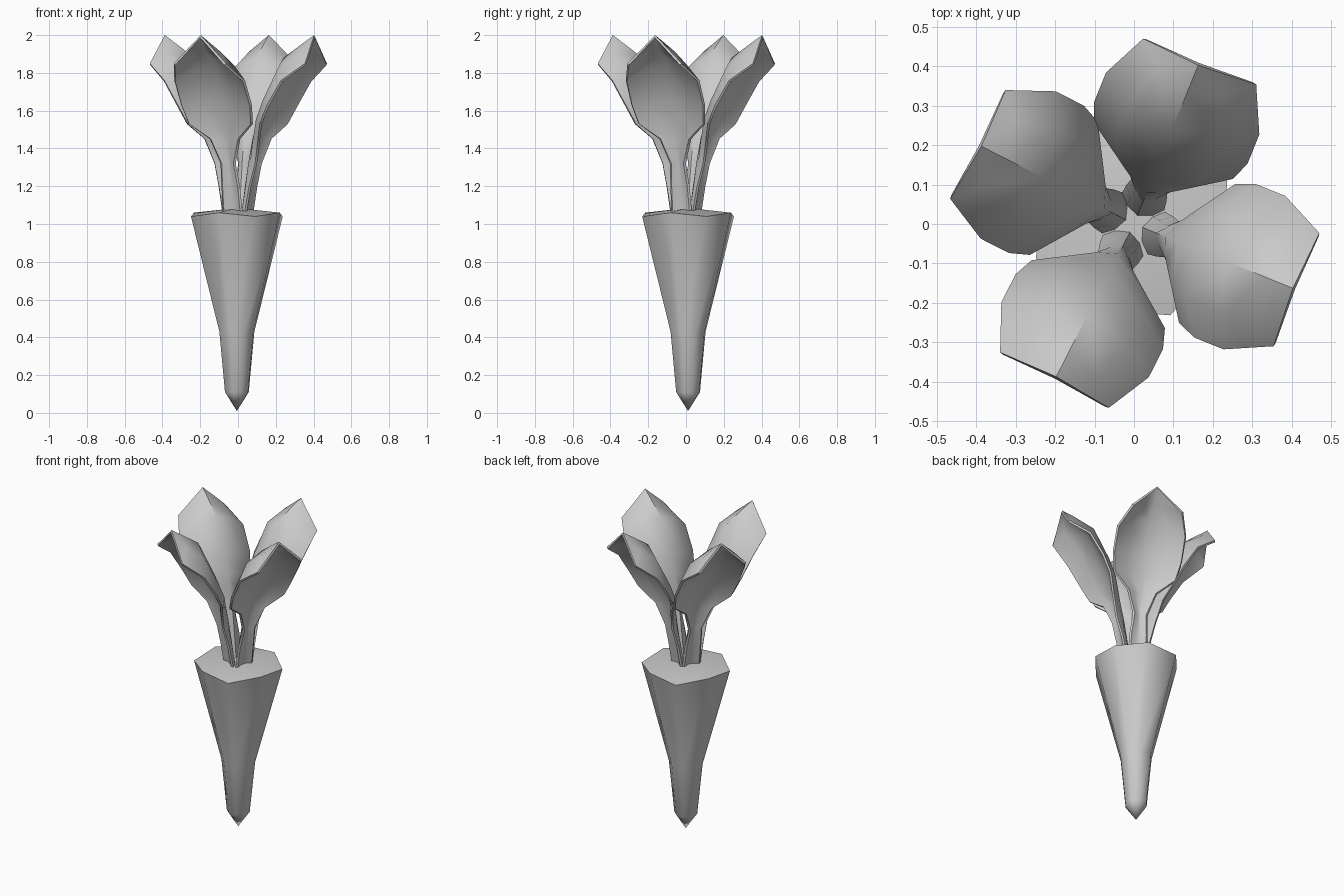
import bpy, bmesh, math
from mathutils import Matrix

cube = bpy.data.objects.get("Cube")
if cube:
    bpy.data.objects.remove(cube, do_unlink=True)

grey = bpy.data.materials.new("plain grey")
grey.use_nodes = True
grey.diffuse_color = (0.6, 0.6, 0.6, 1)
grey.node_tree.nodes["Principled BSDF"].inputs["Base Color"].default_value = (0.6, 0.6, 0.6, 1)


def finish(bm, name, angle):
    bmesh.ops.recalc_face_normals(bm, faces=bm.faces)
    mesh = bpy.data.meshes.new(name)
    bm.to_mesh(mesh)
    bm.free()
    mesh.materials.append(grey)
    obj = bpy.data.objects.new(name, mesh)
    bpy.context.collection.objects.link(obj)
    bpy.ops.object.select_all(action='DESELECT')
    obj.select_set(True)
    bpy.context.view_layer.objects.active = obj
    bpy.ops.object.shade_smooth_by_angle(angle=math.radians(angle))


# Tapered eight-sided root with a shallow crown
def make_root():
    bm = bmesh.new()
    rings = []
    for radius, z in [(0.068, 0.11), (0.1, 0.43), (0.262, 1.04)]:
        ring = []
        for i in range(8):
            minor = i % 2
            r = radius * (0.94 if minor else 1)
            a = math.radians(22 + 45 * i)
            lift = 0.02 if minor and z > 1 else 0
            ring.append(bm.verts.new((r * math.cos(a), r * math.sin(a), z + lift)))
        rings.append(ring)
    tip = bm.verts.new((0, 0, 0.01))
    crown = bm.verts.new((0, 0, 1.085))
    for i in range(8):
        j = (i + 1) % 8
        for low, high in zip(rings, rings[1:]):
            bm.faces.new((low[i], low[j], high[j], high[i]))
        bm.faces.new((tip, rings[0][j], rings[0][i]))
        bm.faces.new((crown, rings[-1][i], rings[-1][j]))
    bm.transform(Matrix.Translation((-0.006, 0.011, 0)))
    finish(bm, "root", 60)


# Leaf rows: midrib reach and height, then edge reach, half width and height
LEAF_ROWS = [
    (0.02, 1.06, 0.06, 0.058, 1.06),
    (0.04, 1.2, 0.085, 0.055, 1.2),
    (0.06, 1.33, 0.115, 0.045, 1.32),
    (0.085, 1.46, 0.15, 0.09, 1.45),
    (0.12, 1.57, 0.20, 0.19, 1.53),
    (0.16, 1.67, 0.25, 0.21, 1.63),
    (0.26, 1.88, 0.33, 0.21, 1.76),
    (0.36, 1.95, 0.445, 0.155, 1.85),
]


# Arched leaf with a narrow stalk and a pointed tip, thick along the midrib
def make_leaf(name, degrees):
    bm = bmesh.new()
    rows = []
    thickness = {}
    for mid, mid_z, edge, half, edge_z in LEAF_ROWS:
        row = []
        for s in (-1, -0.6, 0, 0.6, 1):
            k = s * s
            v = bm.verts.new((mid + (edge - mid) * k, half * s, mid_z + (edge_z - mid_z) * k))
            thickness[v] = 0.04 - 0.027 * k
            row.append(v)
        rows.append(row)
    tip = bm.verts.new((0.435, 0, 2.0))
    thickness[tip] = 0.015
    for low, high in zip(rows, rows[1:]):
        for i in range(4):
            bm.faces.new((low[i], low[i + 1], high[i + 1], high[i]))
    for i in range(4):
        bm.faces.new((rows[-1][i], rows[-1][i + 1], tip))

    # Outer skin of the blade
    bm.normal_update()
    sheet = list(bm.faces)
    rim = [e for e in bm.edges if e.is_boundary]
    outer = {}
    for v, depth in thickness.items():
        n = v.normal if v.normal.x > 0 else -v.normal
        outer[v] = bm.verts.new(v.co + n * depth)
    for f in sheet:
        bm.faces.new([outer[v] for v in reversed(f.verts)])
    for e in rim:
        a, b = e.verts
        bm.faces.new((a, b, outer[b], outer[a]))
    bm.transform(Matrix.Rotation(math.radians(degrees), 4, 'Z'))
    finish(bm, name, 45)


make_root()
for label, degrees in (("right", -22), ("back", 68), ("left", 153), ("front", 243)):
    make_leaf(label + "_leaf", degrees)
